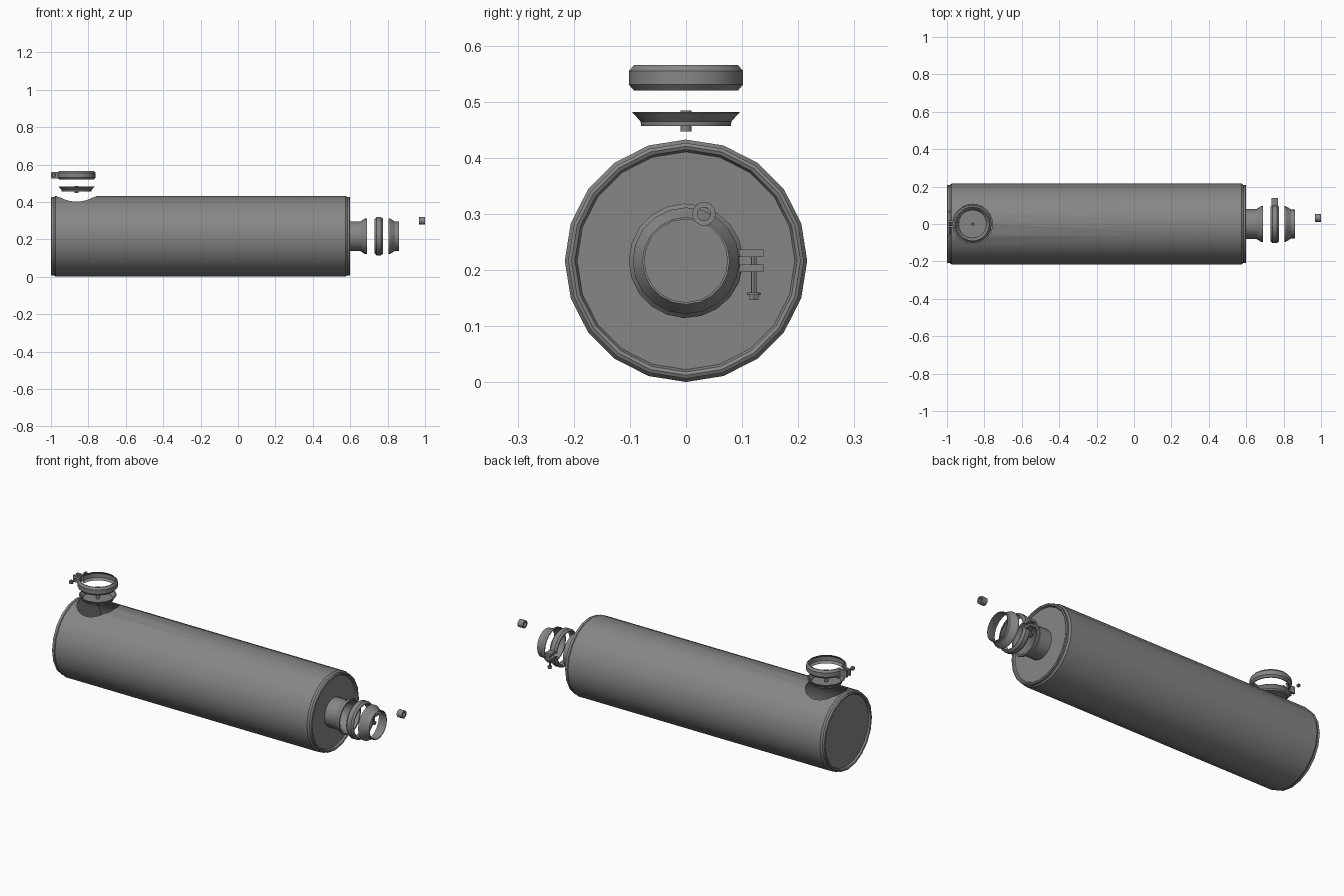
import bpy, bmesh, math
from mathutils import Matrix, Vector

cube = bpy.data.objects.get("Cube")
if cube:
    bpy.data.objects.remove(cube, do_unlink=True)

GREY = (0.24, 0.24, 0.24, 1)
steel = bpy.data.materials.new("steel_grey")
steel.use_nodes = True
steel.diffuse_color = GREY
steel.node_tree.nodes["Principled BSDF"].inputs["Base Color"].default_value = GREY

X, Y, Z = Vector((1, 0, 0)), Vector((0, 1, 0)), Vector((0, 0, 1))
MID = 0.2165      # height of the canister axis
PORT_X = -0.863   # position of the top port


def frame(origin, ex, ey, ez):
    """Matrix with the given local axes and origin."""
    m = Matrix((ex, ey, ez)).transposed().to_4x4()
    m.translation = origin
    return m


def finish(name, bm, matrix):
    bmesh.ops.recalc_face_normals(bm, faces=bm.faces[:])
    mesh = bpy.data.meshes.new(name)
    bm.to_mesh(mesh)
    bm.free()
    mesh.transform(matrix)
    mesh.materials.append(steel)
    obj = bpy.data.objects.new(name, mesh)
    bpy.context.collection.objects.link(obj)
    return obj


def smooth(obj):
    bpy.ops.object.select_all(action='DESELECT')
    obj.select_set(True)
    bpy.context.view_layer.objects.active = obj
    bpy.ops.object.shade_smooth_by_angle(angle=math.radians(30))


def lathe(name, profile, matrix, steps=20, gap=0.0, closed=True):
    """Turn a (radius, height) profile about local z, with an optional gap at local +x."""
    bm = bmesh.new()
    verts = [bm.verts.new((r * math.cos(gap), r * math.sin(gap), h)) for r, h in profile]
    pairs = list(zip(verts, verts[1:]))
    if closed:
        pairs.append((verts[-1], verts[0]))
    edges = [bm.edges.new(p) for p in pairs]
    bmesh.ops.spin(bm, geom=verts + edges, cent=(0, 0, 0), axis=(0, 0, 1),
                   angle=math.tau - 2 * gap, steps=steps, use_duplicate=False)
    bmesh.ops.remove_doubles(bm, verts=bm.verts[:], dist=1e-5)
    if gap:
        bmesh.ops.holes_fill(bm, edges=[e for e in bm.edges if e.is_boundary], sides=0)
    obj = finish(name, bm, matrix)
    smooth(obj)
    return obj


def rod(name, radius, low, high, matrix, steps=12):
    return lathe(name, [(0, low), (radius, low), (radius, high), (0, high)],
                 matrix, steps, closed=False)


def box(name, center, size, matrix):
    bm = bmesh.new()
    bmesh.ops.create_cube(bm, size=1, matrix=Matrix.Translation(center) @ Matrix.Diagonal((*size, 1)))
    return finish(name, bm, matrix)


def tube(name, outer, inner, low, high, matrix, steps=12):
    return lathe(name, [(outer, low), (outer, high), (inner, high), (inner, low)], matrix, steps)


# Canister shell with rolled end rims, recessed end plates and flared outlet pipe
rim = [(0.194, 0.988), (0.198, 0.997), (0.204, 1.0), (0.210, 0.997), (0.209, 0.985), (0.216, 0.975)]
outside = [(0, -0.988)] + [(r, -h) for r, h in rim] + [(r, h - 0.4) for r, h in reversed(rim)]
pipe = [(0.08, 0.588), (0.08, 0.655), (0.096, 0.68), (0.096, 0.69),
        (0.088, 0.69), (0.088, 0.682), (0.074, 0.657), (0.074, 0.582)]
inside = [(0.205, 0.582), (0.21, 0.57), (0.21, -0.97), (0.205, -0.982), (0, -0.982)]
axis_x = frame((0, 0, MID), Y, Z, X)
canister = lathe("canister_body", outside + pipe + inside, axis_x, closed=False)

# Round port cut through the top of the shell
port = frame((PORT_X, 0, 0), X, Y, Z)
cutter = rod("port_cutter", 0.106, 0.3, 0.6, port, 24)
cutter.hide_render = True
cut = canister.modifiers.new("port", 'BOOLEAN')
cut.operation = 'DIFFERENCE'
cut.solver = 'EXACT'
cut.object = cutter
bpy.ops.object.select_all(action='DESELECT')
canister.select_set(True)
bpy.context.view_layer.objects.active = canister
bpy.ops.object.modifier_apply(modifier=cut.name)
bpy.data.objects.remove(cutter, do_unlink=True)
smooth(canister)


# Split band clamp with two lugs and a bolt
def clamp(name, matrix):
    half = [(0.088, 0.0225), (0.093, 0.0225), (0.102, 0.012)]
    inner = [(0.098, -0.011), (0.098, 0.011)]
    band = half + [(r, -h) for r, h in reversed(half)] + inner
    lathe(name + "_band", band, matrix, gap=0.08)
    for side, label in ((-1, "lower"), (1, "upper")):
        box(f"{name}_{label}_lug", (0.116, side * 0.0135, 0), (0.044, 0.013, 0.036), matrix)
    along = matrix @ frame((0.121, 0, 0), Z, X, Y)
    rod(name + "_bolt_shaft", 0.005, -0.068, 0.02, along)
    rod(name + "_bolt_flange", 0.012, -0.061, -0.057, along)
    rod(name + "_bolt_head", 0.009, -0.07, -0.061, along, 6)
    return along


clamp("outlet_clamp", frame((0.753, 0, MID), Y, Z, X))
along = clamp("port_clamp", frame((PORT_X, 0, 0.5425), -X, Y, -Z))
tube("port_clamp_nut", 0.009, 0.005, 0.06, 0.072, along, 6)

# Flared outlet adapter
lathe("outlet_adapter", [(0.095, 0.805), (0.095, 0.812), (0.078, 0.84), (0.078, 0.862),
                         (0.074, 0.862), (0.074, 0.839), (0.089, 0.812), (0.089, 0.805)], axis_x)

# Dished port cover with a central plug
lathe("port_cover", [(0, 0.457), (0.08, 0.457), (0.081, 0.465), (0.095, 0.48), (0.095, 0.482),
                     (0.089, 0.482), (0.076, 0.466), (0.075, 0.461), (0, 0.461)], port, closed=False)
tube("port_cover_plug", 0.01, 0.004, 0.447, 0.484, port)

# Loose threaded boss beyond the outlet
tube("sensor_boss", 0.021, 0.012, 0.968, 1.0, frame((0, 0.032, 0.3), Y, Z, X), 14)
